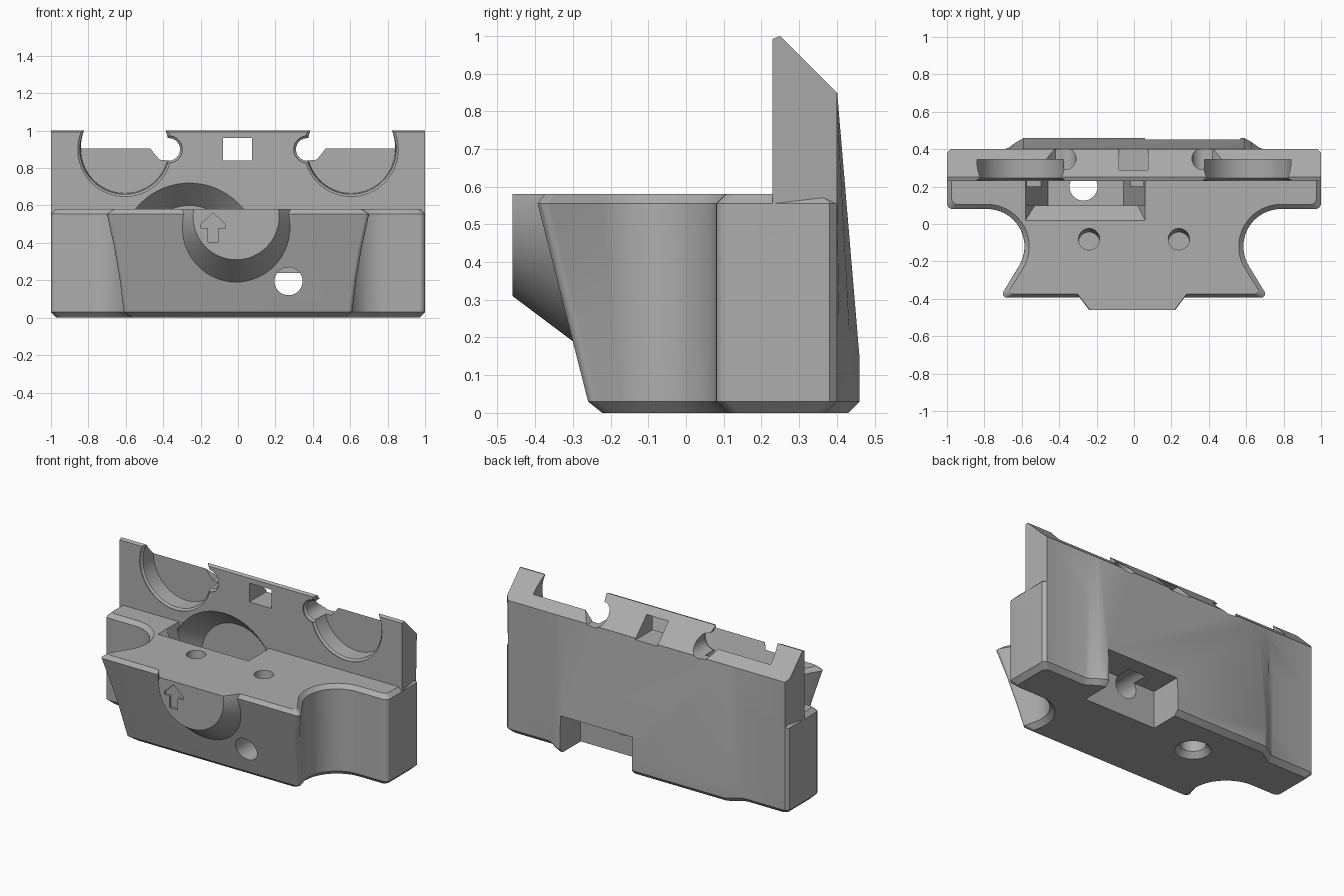
import bpy, bmesh, math
from mathutils import Vector

if "Cube" in bpy.data.objects:
    bpy.data.objects.remove(bpy.data.objects["Cube"])

grey = bpy.data.materials.new("plain grey")
grey.diffuse_color = (0.42, 0.42, 0.42, 1)
grey.use_nodes = True
grey.node_tree.nodes["Principled BSDF"].inputs["Base Color"].default_value = grey.diffuse_color


def loft(name, rings):
    """Closed solid through rings of equal point count."""
    bm = bmesh.new()
    vs = [[bm.verts.new(p) for p in r] for r in rings]
    n = len(rings[0])
    for a, b in zip(vs, vs[1:]):
        for i in range(n):
            j = (i + 1) % n
            bm.faces.new((a[i], a[j], b[j], b[i]))
    bm.faces.new(vs[0][::-1])
    bm.faces.new(vs[-1])
    bmesh.ops.recalc_face_normals(bm, faces=bm.faces)
    me = bpy.data.meshes.new(name)
    bm.to_mesh(me)
    bm.free()
    ob = bpy.data.objects.new(name, me)
    bpy.context.collection.objects.link(ob)
    me.materials.append(grey)
    return ob


def clip(ob, z, keep_above):
    """Cut a solid flat at height z and cap it."""
    bm = bmesh.new()
    bm.from_mesh(ob.data)
    bmesh.ops.bisect_plane(bm, geom=bm.verts[:] + bm.edges[:] + bm.faces[:],
                           plane_co=(0, 0, z), plane_no=(0, 0, 1),
                           clear_inner=keep_above, clear_outer=not keep_above)
    bmesh.ops.holes_fill(bm, edges=[e for e in bm.edges if e.is_boundary])
    bmesh.ops.recalc_face_normals(bm, faces=bm.faces)
    bm.to_mesh(ob.data)
    bm.free()
    return ob


def turned_y(name, x, z, steps, n=64):
    """Round solid along y from (y, radius) steps."""
    return loft(name, [[(x + r * math.cos(2 * math.pi * i / n), y,
                         z + r * math.sin(2 * math.pi * i / n)) for i in range(n)]
                       for y, r in steps])


def turned_z(name, steps, n=40):
    """Round solid along z from (x, y, z, radius) steps."""
    return loft(name, [[(x + r * math.cos(2 * math.pi * i / n),
                         y + r * math.sin(2 * math.pi * i / n), z) for i in range(n)]
                       for x, y, z, r in steps])


def prism_y(name, pts, y0, y1):
    return loft(name, [[(x, y, z) for x, z in pts] for y in (y0, y1)])


def rect(x0, x1, y0, y1, z):
    return [(x0, y0, z), (x1, y0, z), (x1, y1, z), (x0, y1, z)]


def combine(target, tool, op):
    m = target.modifiers.new("bool", "BOOLEAN")
    m.operation, m.solver, m.object = op, "EXACT", tool
    bpy.context.view_layer.objects.active = target
    bpy.ops.object.modifier_apply(modifier=m.name)
    bpy.data.objects.remove(tool)


def fillet(prev, p, nxt, r, n=6):
    prev, p, nxt = Vector(prev), Vector(p), Vector(nxt)
    a, b = (prev - p).normalized(), (nxt - p).normalized()
    half = a.angle(b) / 2
    c = p + (a + b).normalized() * (r / math.sin(half))
    s = p + a * (r / math.tan(half)) - c
    e = p + b * (r / math.tan(half)) - c
    out = []
    for i in range(n + 1):
        out.append(tuple(c + (s.lerp(e, i / n)).normalized() * r))
    return out


def section(z, d):
    """Body outline at height z, inset by d: sloped front, round necks, wide back."""
    f = -0.252 - 0.255 * z + d
    ang = math.radians(195 + 17 * z / 0.58)
    cx, cy, R = 0.785, -0.12, 0.20 + d
    ax, ay = cx + R * math.cos(ang), cy + R * math.sin(ang)
    corner = (ax + (ay - f) * math.tan(ang - math.pi), f)
    half = fillet((0, f), corner, (ax, ay), 0.02)
    for i in range(19):
        t = ang + (math.pi / 2 - ang) * i / 18
        half.append((cx + R * math.cos(t), cy + R * math.sin(t)))
    half += fillet((cx, cy + R), (1 - d, cy + R), (1 - d, 0.4), 0.03, 4)
    half += [(1 - d, 0.38 - d), (0.98 - d, 0.40 - d)]
    full = half + [(-x, y) for x, y in reversed(half)]
    return [(x, y, z) for x, y in full]


# main body with chamfered bottom and top rims
body = loft("mount_body", [section(0, 0.03), section(0.03, 0), section(0.2, 0),
                           section(0.38, 0), section(0.555, 0), section(0.58, 0.025)])

# upright back plate with sloped top
plate = [(0.23, 0.5), (0.23, 0.992), (0.25, 1.0), (0.38, 0.87), (0.40, 0.85), (0.40, 0.5)]
combine(body, loft("back_plate", [[(s * (1 - (0.02 if y > 0.39 else 0)), y, z)
                                   for y, z in plate] for s in (-1, 1)]), "UNION")

# shallow bulge on the back
rings = []
for z, y in ((0, 0.43), (0.03, 0.46), (0.15, 0.46), (0.85, 0.401)):
    base = 0.365 if z == 0 else 0.395
    h = [(0.71, 0.30), (0.71, base), (0.67, base + (y - base) * 0.2),
         (0.63, base + (y - base) * 0.65), (0.59, y)]
    rings.append([(px, py, z) for px, py in h + [(-a, b) for a, b in reversed(h)]])
combine(body, loft("back_bulge", rings), "UNION")

# tapered round boss on the front, cut level with the body top
boss = turned_y("front_boss", -0.01, 0.54, [(-0.46, 0.23), (-0.2, 0.425)], 72)
combine(body, clip(boss, 0.58, False), "UNION")

cuts = []
# twin round recesses with small side holes, open at the plate top
for s in (-1, 1):
    cuts.append(turned_y("ring_recess", s * 0.605, 0.90,
                         [(0.15, 0.252), (0.235, 0.252), (0.245, 0.24), (0.345, 0.235)]))
    cuts.append(turned_y("side_hole", s * 0.37, 0.90,
                         [(0.15, 0.072), (0.24, 0.072), (0.25, 0.06), (0.6, 0.06)], 40))
    ramp = [(0.37, 0.84), (0.42, 0.845), (0.45, 0.88), (0.48, 0.92), (0.37, 0.92)]
    cuts.append(prism_y("side_ramp", [(s * x, z) for x, z in ramp], 0.30, 0.6))
    # tilted blind holes in the body top
    cuts.append(turned_z("top_hole", [(s * 0.24, -0.078, 0.62, 0.057),
                                      (s * 0.24, -0.10, 0.35, 0.057)]))
# square window in the plate
cuts.append(prism_y("window", [(-0.08, 0.84), (0.075, 0.84), (0.075, 0.96), (-0.08, 0.96)], 0.1, 0.6))
# funnel pocket in the body top with a sloped front lip
cuts.append(loft("pocket_lip", [rect(-0.53, 0.02, 0.10, 0.229, 0.50), rect(-0.58, 0.06, 0.02, 0.229, 0.58),
                                rect(-0.58, 0.06, 0.02, 0.229, 0.62)]))
cuts.append(loft("pocket", [rect(-0.46, -0.055, 0.10, 0.229, 0.13),
                            rect(-0.58, 0.06, 0.10, 0.229, 0.58),
                            rect(-0.58, 0.06, 0.10, 0.229, 0.60)]))
cone = turned_y("cone_recess", -0.26, 0.35, [(0.20, 0.37), (0.23, 0.37), (0.36, 0.25)])
cuts.append(clip(cone, 0.27, True))
# drain hole, countersunk from below
cuts.append(turned_z("floor_hole", [(-0.27, 0.2, -0.02, 0.12), (-0.27, 0.2, 0.035, 0.075),
                                    (-0.27, 0.2, 0.25, 0.075)]))
# notch at the lower back and the hole leading to it from the front
cuts.append(loft("back_notch", [rect(0.06, 0.57, 0.25, 0.6, z) for z in (-0.1, 0.24)]))
cuts.append(turned_y("front_hole", 0.27, 0.195, [(-0.6, 0.075), (0.35, 0.075)], 40))
# engraved arrow on the boss
half = [(0.028, 0.405), (0.028, 0.48), (0.065, 0.48), (0.065, 0.50)]
arrow = half + [(0, 0.56)] + [(-x, z) for x, z in reversed(half)]
cuts.append(prism_y("arrow", [(x - 0.133, z) for x, z in arrow], -0.5, -0.445))

for c in cuts:
    combine(body, c, "DIFFERENCE")

bpy.ops.object.select_all(action="DESELECT")
body.select_set(True)
bpy.context.view_layer.objects.active = body
bpy.ops.object.shade_smooth_by_angle(angle=math.radians(28))
